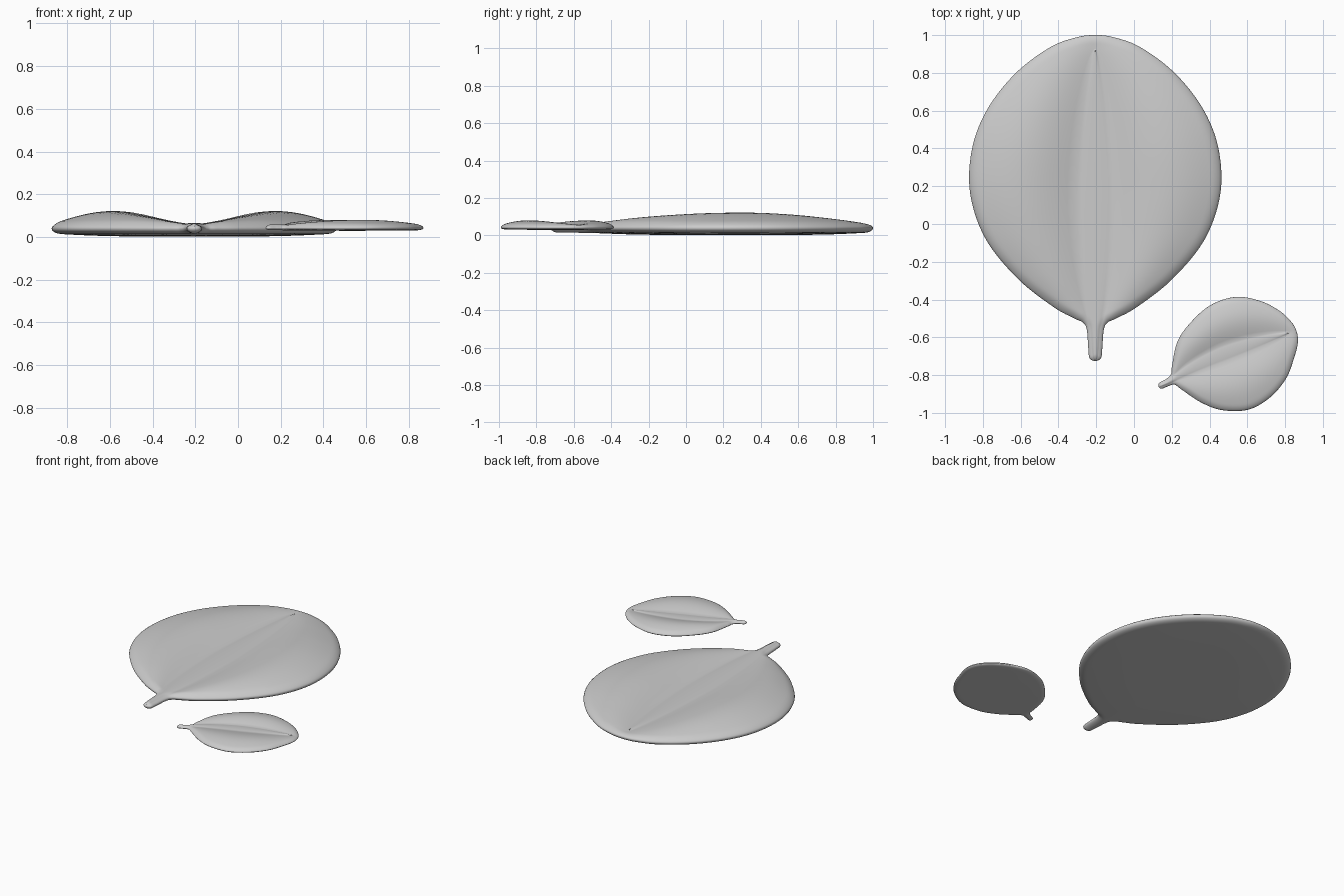
import bpy, math
from mathutils import Vector, Matrix, kdtree

if "Cube" in bpy.data.objects:
    bpy.data.objects.remove(bpy.data.objects["Cube"])


def spline(rows, t):
    # Catmull-Rom through the control rows; the ends mirror left/right so tips stay round
    def flip(r):
        return [r[6], r[7], r[4], r[5], r[2], r[3], r[0], r[1], r[8]]
    pts = [flip(rows[1])] + rows + [flip(rows[-2])]
    i = min(int(t), len(rows) - 2)
    f = t - i
    out = []
    for a, b, c, d in zip(*pts[i:i + 4]):
        out.append(0.5 * (2 * b + (c - a) * f + (2 * a - 5 * b + 4 * c - d) * f ** 2
                          + (3 * b - a - 3 * c + d) * f ** 3))
    return out


def make_leaf(name, rows, origin, angle, zc, top, bottom, radius, belly, rib):
    n = len(rows) - 1
    # dense outline used to measure the distance to the rim
    dense = [spline(rows, n * i / 3000) for i in range(3001)]
    kd = kdtree.KDTree(2 * len(dense))
    for i, r in enumerate(dense):
        kd.insert((r[0], r[1], 0), 2 * i)
        kd.insert((r[6], r[7], 0), 2 * i + 1)
    kd.balance()

    side, mid, per = 18, 8, 10
    verts, faces = [], []
    grids = [[], []]
    for k in range(n * per + 1):
        r = spline(rows, k / per)
        L, CL, CR, R = [Vector((r[j], r[j + 1], 0)) for j in (0, 2, 4, 6)]
        cols = []
        for j in range(side):                       # left lobe
            u = (j / side) ** 1.7
            cols.append((L.lerp(CL, u), r[8] * math.sin(math.pi * u)))
        for j in range(mid + 1):                    # midrib between the creases
            q = j / mid
            cols.append((CL.lerp(CR, q), rib * 4 * q * (1 - q)))
        for j in range(side - 1, -1, -1):           # right lobe
            u = (j / side) ** 1.7
            cols.append((R.lerp(CR, u), r[8] * math.sin(math.pi * u)))
        lines = [[], []]
        for j, (p, bump) in enumerate(cols):
            edge = j in (0, len(cols) - 1)
            d = 0 if edge else kd.find(p)[2]
            e = math.sqrt(max(0, 1 - (1 - min(d / radius, 1)) ** 2))
            m = min(d / 0.4, 1)
            zt = zc + top * e + bump * e
            zb = zc - bottom * e - belly * m * (2 - m)
            for line, z in zip(lines, (zt, zb)):
                line.append(len(verts))
                verts.append((p.x, p.y, z))
        grids[0].append(lines[0])
        grids[1].append(lines[1])
    for g, flipped in zip(grids, (False, True)):
        for a, b in zip(g, g[1:]):
            for j in range(len(a) - 1):
                f = (a[j], a[j + 1], b[j + 1], b[j])
                faces.append(f[::-1] if flipped else f)

    me = bpy.data.meshes.new(name)
    me.from_pydata(verts, [], faces)
    import bmesh
    bm = bmesh.new()
    bm.from_mesh(me)
    bmesh.ops.remove_doubles(bm, verts=bm.verts, dist=0.0003)
    bmesh.ops.recalc_face_normals(bm, faces=bm.faces)
    bm.transform(Matrix.Translation((*origin, 0)) @ Matrix.Rotation(angle, 4, 'Z'))
    bm.to_mesh(me)
    bm.free()
    for p in me.polygons:
        p.use_smooth = True
    ob = bpy.data.objects.new(name, me)
    bpy.context.collection.objects.link(ob)
    return ob


# Large symmetric leaf: half width, y, rib half width, rib y, lobe height
large = [(0, -.725, 0, -.72, 0), (.03, -.71, .012, -.705, 0), (.037, -.66, .018, -.66, 0),
         (.045, -.56, .025, -.56, 0), (.065, -.522, .037, -.52, .001), (.11, -.50, .045, -.48, .005),
         (.22, -.44, .06, -.4, .015), (.41, -.29, .08, -.24, .034), (.58, -.08, .092, -.05, .050),
         (.662, .16, .097, .15, .060), (.652, .4, .088, .35, .061), (.57, .61, .07, .55, .050),
         (.42, .80, .045, .73, .031), (.24, .935, .02, .86, .013), (.1, .988, .006, .91, .003),
         (0, 1.0, 0, .92, 0)]
rows = [[-w, y, -g, yc, g, yc, w, y, h] for w, y, g, yc, h in large]
make_leaf("large_leaf", rows, (-.205, 0), 0, .04, .02, .023, .045, .014, .005)

# Small lopsided leaf: left edge, right edge, rib centre, rib half width, lobe height
small = [(0, 0, 0, 0, .005, 0, 0, 0), (.012, .017, .012, -.017, .012, 0, .006, 0),
         (.05, .022, .05, -.017, .05, .002, .01, 0), (.085, .037, .083, -.022, .08, .008, .015, .001),
         (.105, .075, .11, -.062, .11, .014, .018, .003), (.175, .182, .18, -.16, .18, .026, .028, .012),
         (.27, .25, .27, -.238, .28, .036, .037, .02), (.41, .303, .40, -.285, .40, .040, .042, .024),
         (.555, .295, .53, -.266, .53, .036, .035, .022), (.67, .225, .645, -.203, .64, .029, .022, .014),
         (.742, .143, .725, -.115, .71, .022, .01, .007), (.776, .075, .773, -.045, .74, .019, .003, .002),
         (.787, .017, .787, .017, .747, .018, 0, 0)]
rows = [[la, lb, ca, cb + g, ca, cb - g, ra, rb, h] for la, lb, ra, rb, ca, cb, g, h in small]
make_leaf("small_leaf", rows, (.13, -.86), math.radians(21), .042, .014, .010, .03, .003, .003)
